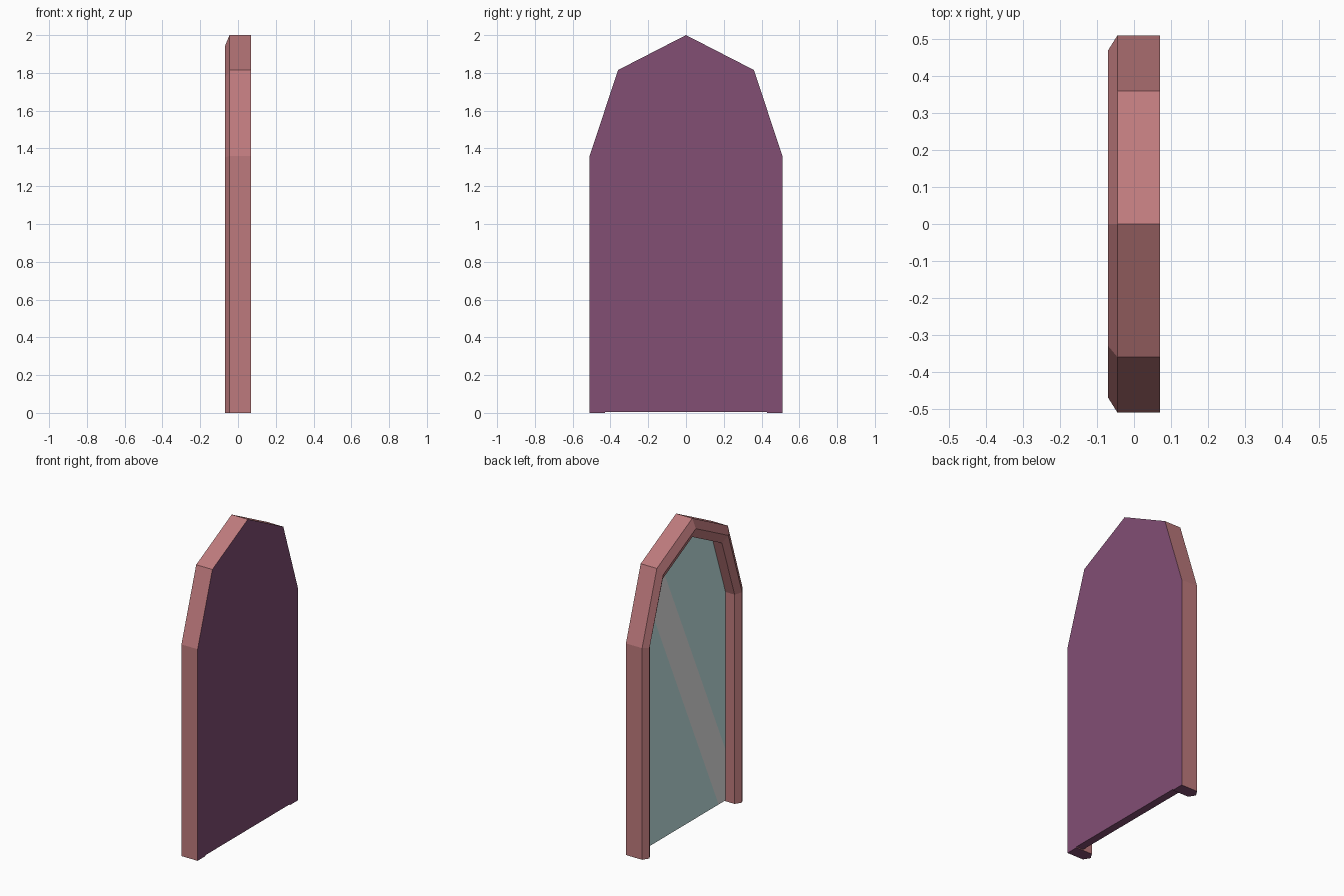
import bpy, bmesh
from mathutils import Vector

cube = bpy.data.objects.get("Cube")
if cube:
    bpy.data.objects.remove(cube, do_unlink=True)


def material(name, rgb):
    lin = [((c / 255 + 0.055) / 1.055) ** 2.4 for c in rgb] + [1]
    mat = bpy.data.materials.new(name)
    mat.use_nodes = True
    mat.diffuse_color = lin
    mat.node_tree.nodes["Principled BSDF"].inputs["Base Color"].default_value = lin
    return mat


PINK = material("dusty pink", (190, 122, 125))
PURPLE = material("plum", (130, 78, 116))
GLASS = material("pale cyan", (210, 245, 245))
SHINE = material("white shine", (245, 245, 245))

BACK, LIP, RIDGE, MIRROR = 0.07, -0.045, -0.07, 0.02


def arch(half, base):
    """Mirror half an arch (peak first) into a full outline of (y, z)."""
    half = half + [(half[-1][0], base)]
    return [(-y, z) for y, z in reversed(half[1:])] + half


outer = arch([(0, 2), (0.36, 1.815), (0.51, 1.36)], 0)
inner = arch([(0, 1.88), (0.30, 1.726), (0.43, 1.345)], 0)


def finish(bm, name, mats):
    mesh = bpy.data.meshes.new(name)
    bm.to_mesh(mesh)
    bm.free()
    for mat in mats:
        mesh.materials.append(mat)
    obj = bpy.data.objects.new(name, mesh)
    bpy.context.collection.objects.link(obj)


# Arched frame: a ridged section carried along the outline
section = [(0, BACK), (0, LIP), (0.5, RIDGE), (1, LIP), (1, BACK)]
bm = bmesh.new()
rings = []
for a, b in zip(outer, inner):
    a, b = Vector(a), Vector(b)
    points = [(x, *a.lerp(b, t)) for t, x in section]
    rings.append([bm.verts.new(p) for p in points])
for r, s in zip(rings, rings[1:]):
    for i in range(len(section)):
        j = (i + 1) % len(section)
        bm.faces.new((r[i], r[j], s[j], s[i]))
bm.faces.new(rings[0])
bm.faces.new(rings[-1])
bmesh.ops.recalc_face_normals(bm, faces=bm.faces)
for f in bm.faces:
    if f.normal.x > 0.99 or f.normal.z < -0.99:
        f.material_index = 1
finish(bm, "arched_frame", [PINK, PURPLE])

# Mirror panel: plum back, glass front with a diagonal shine band
bm = bmesh.new()
panel = arch([(0, 1.88), (0.30, 1.726), (0.43, 1.345)], 0.006)
face = bm.faces.new([bm.verts.new((BACK, y, z)) for y, z in panel])
ext = bmesh.ops.extrude_face_region(bm, geom=[face], use_keep_orig=True)
for v in ext["geom"]:
    if isinstance(v, bmesh.types.BMVert):
        v.co.x = MIRROR
bmesh.ops.recalc_face_normals(bm, faces=bm.faces)
slope = 2.2
across = Vector((0, -slope, 1))
low, high = 0.798, 1.278
for height in (low, high):
    front = [f for f in bm.faces if f.normal.x < -0.99]
    geom = front + list({e for f in front for e in f.edges}) + list({v for f in front for v in f.verts})
    bmesh.ops.bisect_plane(bm, geom=geom, plane_co=(MIRROR, 0, height), plane_no=across)
for f in bm.faces:
    if f.normal.x < -0.99:
        c = f.calc_center_median()
        f.material_index = 2 if low < c.z - slope * c.y < high else 1
finish(bm, "mirror_panel", [PURPLE, GLASS, SHINE])
